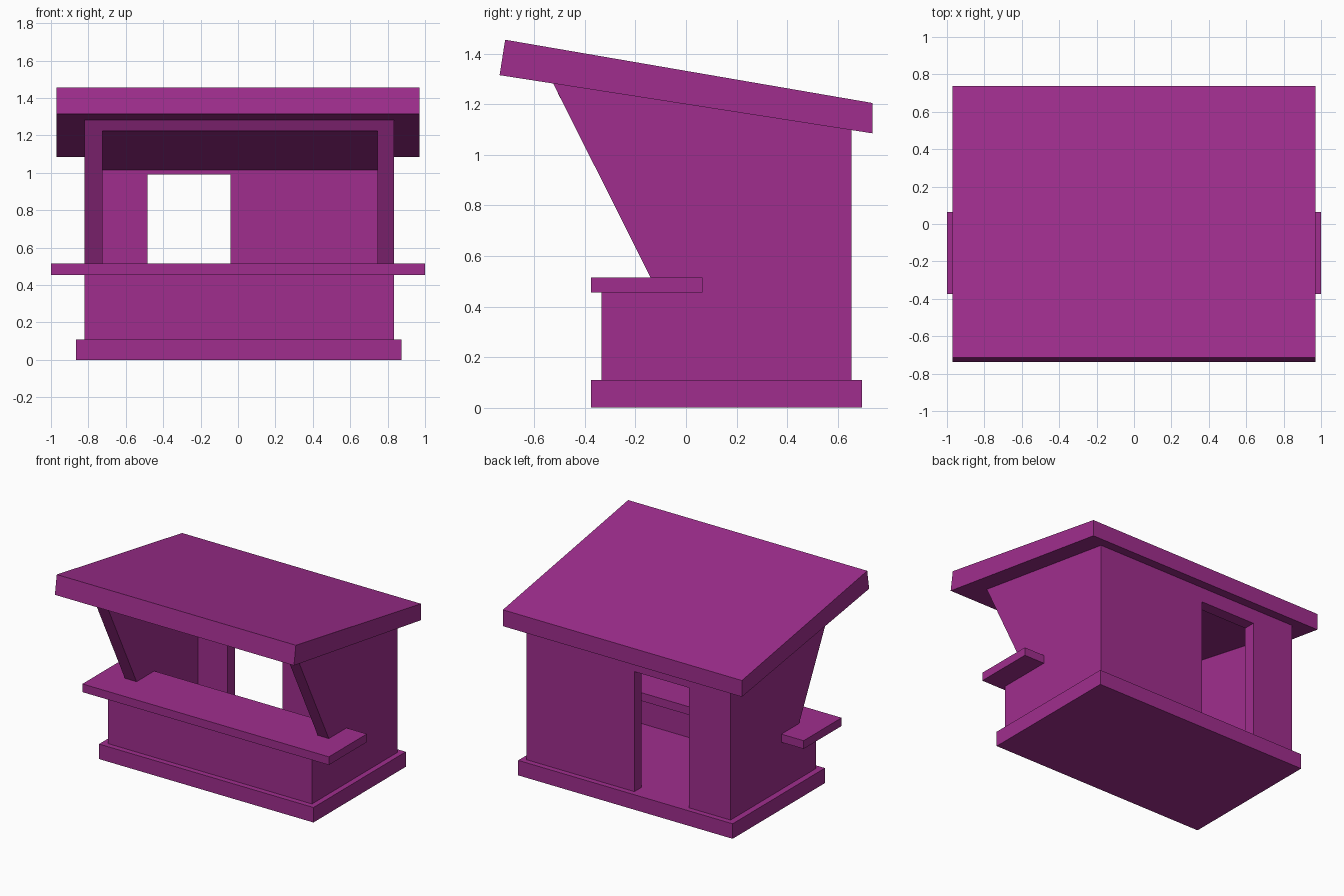
import bpy
import bmesh
from mathutils import Vector

cube = bpy.data.objects.get("Cube")
if cube:
    bpy.data.objects.remove(cube, do_unlink=True)

# Single flat paint colour
PURPLE = (0.35, 0.027, 0.27, 1.0)
paint = bpy.data.materials.new("purple_paint")
paint.use_nodes = True
paint.diffuse_color = PURPLE
bsdf = next(n for n in paint.node_tree.nodes if n.type == "BSDF_PRINCIPLED")
bsdf.inputs["Base Color"].default_value = PURPLE


def prism(name, profile, axis, start, end):
    """Extrude a profile along x (points are y, z) or along y (points are x, z)."""
    bm = bmesh.new()
    if axis == "x":
        points = [Vector((start, a, b)) for a, b in profile]
        step = Vector((end - start, 0, 0))
    else:
        points = [Vector((a, start, b)) for a, b in profile]
        step = Vector((0, end - start, 0))
    face = bm.faces.new([bm.verts.new(p) for p in points])
    result = bmesh.ops.extrude_face_region(bm, geom=[face])
    moved = [v for v in result["geom"] if isinstance(v, bmesh.types.BMVert)]
    bmesh.ops.translate(bm, verts=moved, vec=step)
    bmesh.ops.recalc_face_normals(bm, faces=bm.faces)
    mesh = bpy.data.meshes.new(name)
    bm.to_mesh(mesh)
    bm.free()
    mesh.materials.append(paint)
    obj = bpy.data.objects.new(name, mesh)
    bpy.context.collection.objects.link(obj)
    return obj


def box(name, x, y, z):
    profile = [(y[0], z[0]), (y[1], z[0]), (y[1], z[1]), (y[0], z[1])]
    return prism(name, profile, "x", *x)


LEFT, RIGHT = 0.835, -0.82
IN_LEFT, IN_RIGHT = 0.745, -0.725
FRONT, BACK, IN_BACK = -0.335, 0.655, 0.57
FLOOR, SILL, COUNTER_TOP = 0.11, 0.455, 0.515

# Base slab and serving counter
box("base_slab", (-0.865, 0.875), (-0.375, 0.695), (0, FLOOR))
box("counter", (-1, 1), (-0.375, 0.065), (SILL, COUNTER_TOP))

# Side walls with a slanted front edge
side = [(FRONT, FLOOR), (BACK, FLOOR), (BACK, 1.098), (-0.525, 1.282),
        (-0.14, COUNTER_TOP), (-0.14, 0.48), (FRONT, 0.48)]
prism("left_wall", side, "x", IN_LEFT, LEFT)
prism("right_wall", side, "x", RIGHT, IN_RIGHT)

# Front wall under the counter
box("front_wall", (IN_RIGHT, IN_LEFT), (FRONT, -0.25), (FLOOR, SILL))

# Back wall with a doorway
door_a, door_b, door_top = -0.485, -0.04, 0.99
back = [(IN_RIGHT, FLOOR), (door_a, FLOOR), (door_a, door_top),
        (door_b, door_top), (door_b, FLOOR), (IN_LEFT, FLOOR),
        (IN_LEFT, 1.098), (IN_RIGHT, 1.098)]
prism("back_wall", back, "y", IN_BACK, BACK)

# Sloping ceiling with a slanted front edge
ceiling = [(-0.497, 1.225), (IN_BACK, 1.015), (IN_BACK, 1.112), (-0.525, 1.282)]
prism("ceiling", ceiling, "x", IN_RIGHT, IN_LEFT)

# Overhanging pitched roof
roof = [(-0.737, 1.315), (0.737, 1.085), (0.737, 1.205), (-0.715, 1.455)]
prism("roof", roof, "x", -0.97, 0.97)
